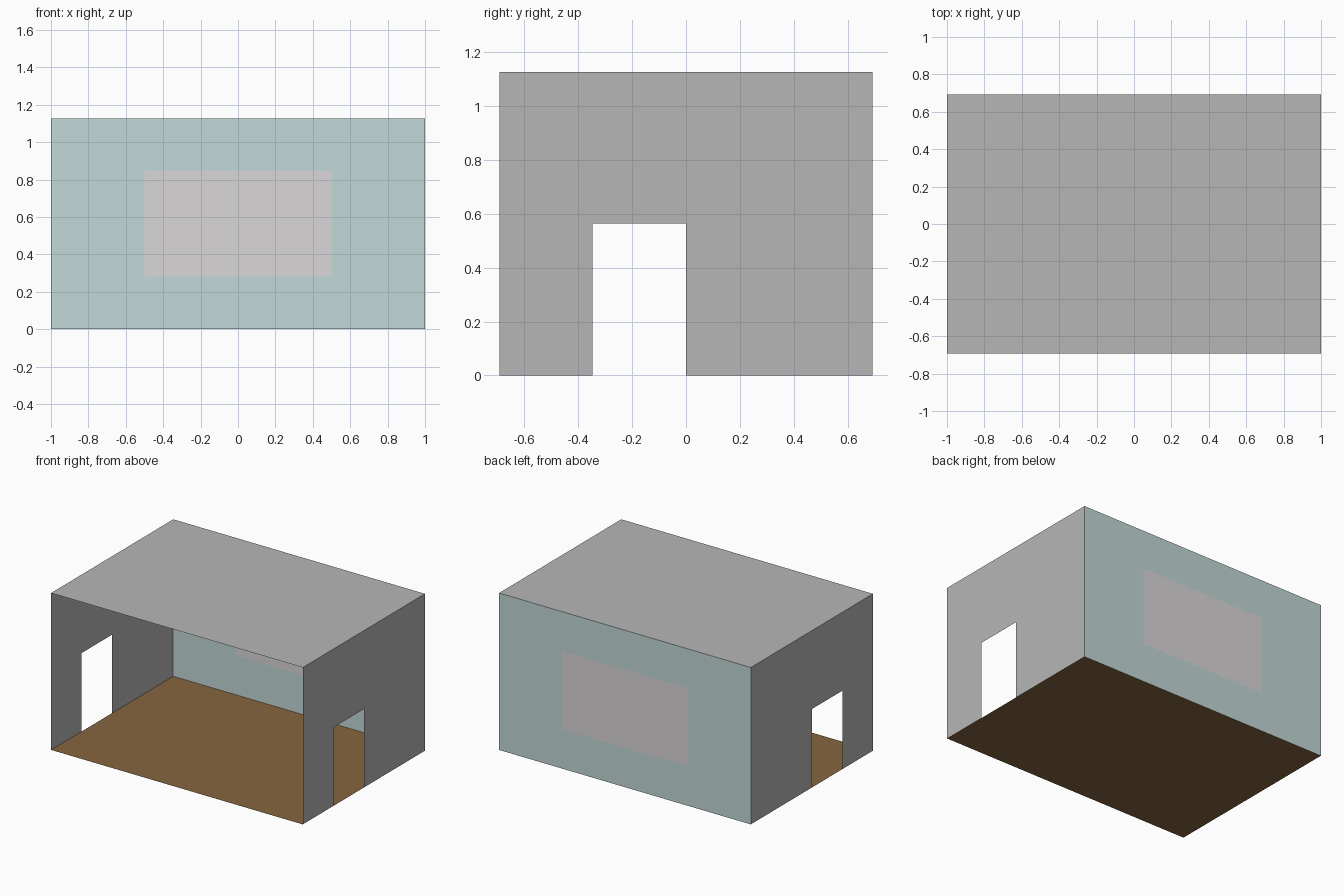
import bpy, bmesh
from mathutils import Matrix, Vector

if "Cube" in bpy.data.objects:
    bpy.data.objects.remove(bpy.data.objects["Cube"])

HX, HY, H = 1.0, 0.693, 1.127   # half width, half depth, height


def material(name, rgb):
    m = bpy.data.materials.new(name)
    m.diffuse_color = (*rgb, 1.0)
    m.use_nodes = True
    m.node_tree.nodes["Principled BSDF"].inputs["Base Color"].default_value = m.diffuse_color
    return m


GREY = material("grey_plaster", (0.47, 0.47, 0.47))
BROWN = material("brown_floor", (0.237, 0.131, 0.05))
TEAL = material("pale_teal_wall", (0.54, 0.69, 0.68))
PINK = material("pale_pink_panel", (0.70, 0.68, 0.68))


def sheet(name, origin, u, v, nu, nv, mats, remove=None, accent=None):
    """Thin rectangular sheet, split in nu x nv cells; cells can be cut or coloured."""
    bm = bmesh.new()
    origin, u, v = Vector(origin), Vector(u), Vector(v)
    grid = [[bm.verts.new(origin + u * (i / nu) + v * (j / nv))
             for j in range(nv + 1)] for i in range(nu + 1)]
    for i in range(nu):
        for j in range(nv):
            if remove and remove(i, j):
                continue
            f = bm.faces.new((grid[i][j], grid[i + 1][j],
                              grid[i + 1][j + 1], grid[i][j + 1]))
            f.material_index = 1 if accent and accent(i, j) else 0
    loose = [w for w in bm.verts if not w.link_faces]
    bmesh.ops.delete(bm, geom=loose, context='VERTS')
    me = bpy.data.meshes.new(name)
    bm.to_mesh(me)
    bm.free()
    for m in mats:
        me.materials.append(m)
    ob = bpy.data.objects.new(name, me)
    bpy.context.collection.objects.link(ob)
    return ob


# floor and ceiling
sheet("floor", (-HX, -HY, 0), (2 * HX, 0, 0), (0, 2 * HY, 0), 1, 1, [BROWN])
sheet("ceiling", (-HX, -HY, H), (2 * HX, 0, 0), (0, 2 * HY, 0), 1, 1, [GREY])

# side walls, each with a doorway in the second quarter, half the wall's height
for side, x in (("right", HX), ("left", -HX)):
    sheet(side + "_wall", (x, -HY, 0), (0, 2 * HY, 0), (0, 0, H), 4, 2, [GREY],
          remove=lambda i, j: i == 1 and j == 0)

# back wall with a panel filling its middle half (front side is open)
sheet("back_wall", (HX, HY, 0), (-2 * HX, 0, 0), (0, 0, H), 4, 4, [TEAL, PINK],
      accent=lambda i, j: i in (1, 2) and j in (1, 2))
